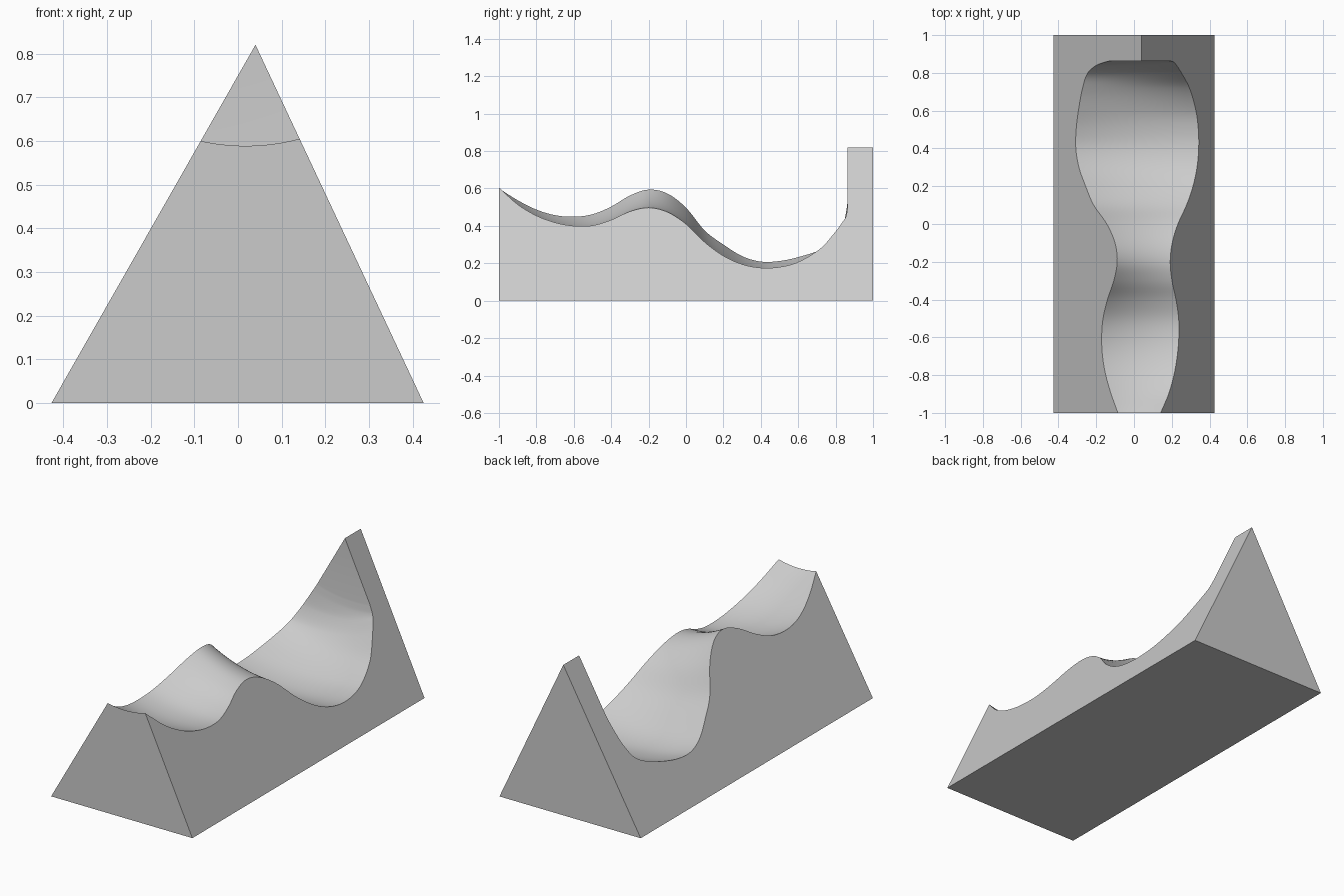
import bpy
import bmesh

default_cube = bpy.data.objects.get("Cube")
if default_cube:
    bpy.data.objects.remove(default_cube, do_unlink=True)

# Triangular cross-section of the block
LEFT, RIGHT, APEX_X, HEIGHT = -0.427, 0.425, 0.04, 0.82
BACK = 1.0
ACROSS = 20
STEPS = 5

# Stations along the scoop: (y, rim height on the -x slope, rim height on the +x slope)
RIM = [
    (-1, .6, .605), (-.9, .537, .515), (-.8, .487, .455), (-.7, .457, .418),
    (-.6, .449, .4), (-.5, .462, .402), (-.4, .503, .432), (-.3, .562, .477),
    (-.2, .594, .497), (-.1, .573, .474), (0, .497, .41), (.1, .375, .313),
    (.2, .3, .24), (.3, .238, .195), (.4, .209, .176), (.5, .212, .18),
    (.6, .233, .207), (.72, .272, .28), (.8, .32, .37), (.84, .4, .425),
    (.857, .48, .456), (.864, .53, .5),
]


def tangent(points, i, axis):
    """Slope of one rim curve at a station."""
    before = points[max(i - 1, 0)]
    after = points[min(i + 1, len(points) - 1)]
    return (after[axis] - before[axis]) / (after[0] - before[0])


def hermite(points, i, t, axis):
    """Smooth value between station i and the next one."""
    a, b = points[i][axis], points[i + 1][axis]
    span = points[i + 1][0] - points[i][0]
    ma = tangent(points, i, axis) * span
    mb = tangent(points, i + 1, axis) * span
    c = 3 * (b - a) - 2 * ma - mb
    d = 2 * (a - b) + ma + mb
    return a + t * (ma + t * (c + t * d))


def section(y, left_z, right_z):
    """Ring of points: base corner, scooped top from rim to rim, base corner."""
    left_x = LEFT + (APEX_X - LEFT) * left_z / HEIGHT
    right_x = RIGHT - (RIGHT - APEX_X) * right_z / HEIGHT
    sag = 0.06 * (right_x - left_x)
    ring = [(LEFT, y, 0)]
    for k in range(ACROSS + 1):
        u = k / ACROSS
        z = left_z + (right_z - left_z) * u - sag * 4 * u * (1 - u)
        ring.append((left_x + (right_x - left_x) * u, y, z))
    ring.append((RIGHT, y, 0))
    return ring


# Sections through the scoop, then the full triangle of the end wall
rings = []
for i in range(len(RIM) - 1):
    for s in range(STEPS):
        t = s / STEPS
        y = RIM[i][0] + (RIM[i + 1][0] - RIM[i][0]) * t
        rings.append(section(y, hermite(RIM, i, t, 1), hermite(RIM, i, t, 2)))
rings.append(section(*RIM[-1]))
wall_y = RIM[-1][0]
rings.append(section(wall_y, HEIGHT, HEIGHT))
rings.append(section(BACK, HEIGHT, HEIGHT))

# Loft the rings into one closed block
bm = bmesh.new()
loops = [[bm.verts.new(p) for p in ring] for ring in rings]
for first, second in zip(loops, loops[1:]):
    count = len(first)
    for k in range(count):
        n = (k + 1) % count
        bm.faces.new((first[k], first[n], second[n], second[k]))
bm.faces.new(loops[0])
bm.faces.new(loops[-1])
bmesh.ops.remove_doubles(bm, verts=bm.verts, dist=0.00001)
bmesh.ops.dissolve_degenerate(bm, edges=bm.edges, dist=0.00001)
bmesh.ops.recalc_face_normals(bm, faces=bm.faces)

mesh = bpy.data.meshes.new("scooped_block")
bm.to_mesh(mesh)
bm.free()
block = bpy.data.objects.new("scooped_block", mesh)
bpy.context.collection.objects.link(block)

# Single plain grey
grey = bpy.data.materials.new("plain_grey")
grey.use_nodes = True
colour = (0.6, 0.6, 0.6, 1)
grey.diffuse_color = colour
grey.node_tree.nodes["Principled BSDF"].inputs["Base Color"].default_value = colour
mesh.materials.append(grey)

# Smooth scoop with crisp rims
bpy.ops.object.select_all(action="DESELECT")
block.select_set(True)
bpy.context.view_layer.objects.active = block
bpy.ops.object.shade_smooth_by_angle(angle=0.6)
